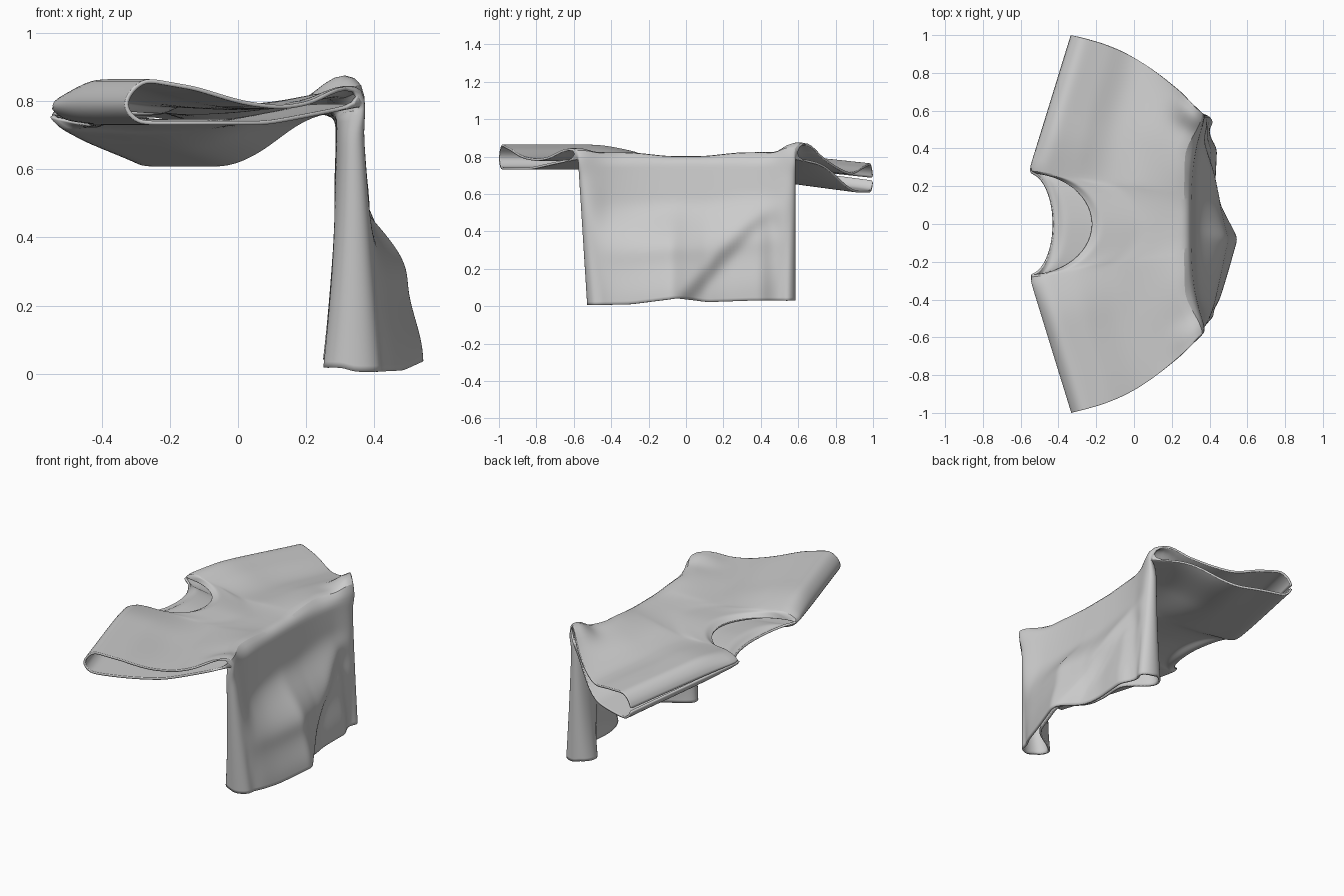
import bpy, bmesh
from math import sin, cos, pi

cube = bpy.data.objects.get("Cube")
if cube:
    bpy.data.objects.remove(cube, do_unlink=True)


def lerp(a, b, t):
    return a + (b - a) * t


def smooth(a, b, x):
    t = min(1, max(0, (x - a) / (b - a)))
    return t * t * (3 - 2 * t)


def table(points, x):
    """Piecewise linear lookup in a short list of (x, value) pairs."""
    if x <= points[0][0]:
        return points[0][1]
    for (x0, y0), (x1, y1) in zip(points, points[1:]):
        if x <= x1:
            return lerp(y0, y1, (x - x0) / (x1 - x0))
    return points[-1][1]


NECK = 0.3  # share of the half width taken by the neck hole

# Heights from shoulder to fold: puffy sleeve edge and flat middle
SLEEVE_TOP = [(0, .79), (.015, .825), (.06, .855), (.1, .868), (.3, .843), (.5, .80), (.65, .787), (.8, .80), (1, .83)]
SLEEVE_LOW = [(0, .79), (.015, .758), (.06, .735), (.1, .73), (.6, .73), (.8, .757), (1, .785)]
MID_TOP = [(0, .785), (.1, .795), (.5, .785), (.8, .795), (1, .805)]
MID_LOW = [(0, .785), (.06, .75), (.3, .735), (.7, .735), (1, .765)]

# Hanging panel: outward reach and hem height across the width
REACH = [(-.57, .39), (-.5, .41), (-.4, .455), (-.25, .50), (-.08, .548), (0, .52), (.1, .49),
         (.2, .475), (.3, .48), (.4, .485), (.5, .43), (.58, .38)]
HEM = [(-.55, .005), (-.3, .01), (-.05, .042), (.12, .022), (.35, .03), (.55, .03)]


def shoulder(v, top):
    """Point of the neck and shoulder line."""
    a, s = abs(v), 1 if v >= 0 else -1
    if a < NECK:
        ang = a / NECK * pi / 2
        x = -.22 - .34 * (1 - cos(ang)) if top else -.56 + .13 * cos(ang)
        return x, s * .27 * sin(ang), cos(ang)
    q = (a - NECK) / (1 - NECK)
    return lerp(-.56, -.335, q), s * lerp(.27, 1, q), 0


def yoke(v, t, top):
    """Flat upper part with the sleeves."""
    a = abs(v)
    sx, sy, open_neck = shoulder(v, top)
    ex = lerp(.27 if top else .24, .37, smooth(.6, 1, a))
    x = lerp(sx, ex, t)
    y = lerp(sy, .58 * v, t) + .08 * sin(pi * t) * v * a * a
    w = smooth(.1, .55, a)
    z = lerp(table(MID_TOP if top else MID_LOW, t), table(SLEEVE_TOP if top else SLEEVE_LOW, t), w)
    z -= (.01 if top else .055) * open_neck * (1 - smooth(0, .1, t))
    # one sleeve sags, and cloth bunches above both armpits
    z -= (.1 if top else .122) * max(0, v) ** 1.15 * (1 - smooth(.4, .82, t))
    if top:
        bunch = smooth(.78, .93, a) * smooth(.75, .9, t) * (1 - .6 * smooth(.93, 1, t))
        z += (.065 if v > 0 else .03) * bunch
    if t == 1 and a == 1:
        z = .815
    return x, y, z


def drape(v, k, top):
    """Hanging body, k running from the fold to the hem."""
    a = abs(v)
    y = v * (.588 if v > 0 else lerp(.58, .53, k))
    z = lerp(.80, table(HEM, y) + (0 if top else .012), k)
    side_in = .288 - .05 * k * k
    side_out = .388 + .055 * k * smooth(.7, .95, a) - .09 * (1 - a ** 3) * (1 - k)
    # belly of the front layer, broken by a diagonal crease
    kb = k + .06 * smooth(0, .4, y)
    g = .75 * smooth(.3, .68, kb) + .25 * smooth(.7, 1, kb)
    past_crease = y + .05 - .9 * (z - .05)
    dent = .045 * smooth(0, .12, past_crease) * (1 - smooth(.4, .55, z)) * (1 - smooth(.45, .56, y))
    out = lerp(side_out, max(side_out, table(REACH, y)), g) - dent
    # the rear layer follows it in the middle
    inner = lerp(min(side_in, out - .02), out - .045, (1 - smooth(.55, .88, a)) * g)
    mid = lerp(.37, .34, smooth(0, .15, k))
    x = lerp(mid, out if top else inner, max(0, 1 - a ** 12) ** .5)
    if not top:
        z -= .03 * (1 - a ** 4) * (1 - smooth(0, .12, k))
    return x, y, z


# Columns across the cloth, denser at the sides; rows from neck to hem
half = [NECK * i / 7 for i in range(1, 8)]
half += [NECK + (1 - NECK) * (1 - (1 - i / 16) ** 1.6) for i in range(1, 17)]
columns = [-h for h in reversed(half)] + [0] + half
flat_rows = [(i / 20) ** 1.5 for i in range(21)]
hang_rows = [.03 + .97 * i / 22 for i in range(23)]

bm = bmesh.new()
for top in (True, False):
    grid = [[bm.verts.new(yoke(v, t, top)) for v in columns] for t in flat_rows]
    grid += [[bm.verts.new(drape(v, k, top)) for v in columns] for k in hang_rows]
    for r0, r1 in zip(grid, grid[1:]):
        for i in range(len(columns) - 1):
            quad = [r0[i], r1[i], r1[i + 1], r0[i + 1]]
            bm.faces.new(quad if top else quad[::-1])
    # keep the hem ends of both layers together
    for end in (0, -1):
        for row in grid[len(flat_rows):]:
            row[end].co.z = lerp(.80, table(HEM, row[end].co.y), hang_rows[grid.index(row) - len(flat_rows)])

# Sew the layers along shoulders and sides; neck, sleeves and hem stay open
bmesh.ops.remove_doubles(bm, verts=bm.verts, dist=.0005)
mesh = bpy.data.meshes.new("draped_shirt")
bm.to_mesh(mesh)
bm.free()
shirt = bpy.data.objects.new("draped_shirt", mesh)
bpy.context.collection.objects.link(shirt)

# Plain grey cloth
cloth = bpy.data.materials.new("grey_cloth")
cloth.use_nodes = True
color = (.6, .6, .6, 1)
cloth.diffuse_color = color
cloth.node_tree.nodes["Principled BSDF"].inputs["Base Color"].default_value = color
mesh.materials.append(cloth)

# Soft folds and cloth thickness
sub = shirt.modifiers.new("soft_folds", "SUBSURF")
sub.levels = sub.render_levels = 1
thick = shirt.modifiers.new("cloth_thickness", "SOLIDIFY")
thick.thickness = .012
thick.offset = -1

bpy.context.view_layer.objects.active = shirt
shirt.select_set(True)
bpy.ops.object.shade_smooth_by_angle(angle=.9)
